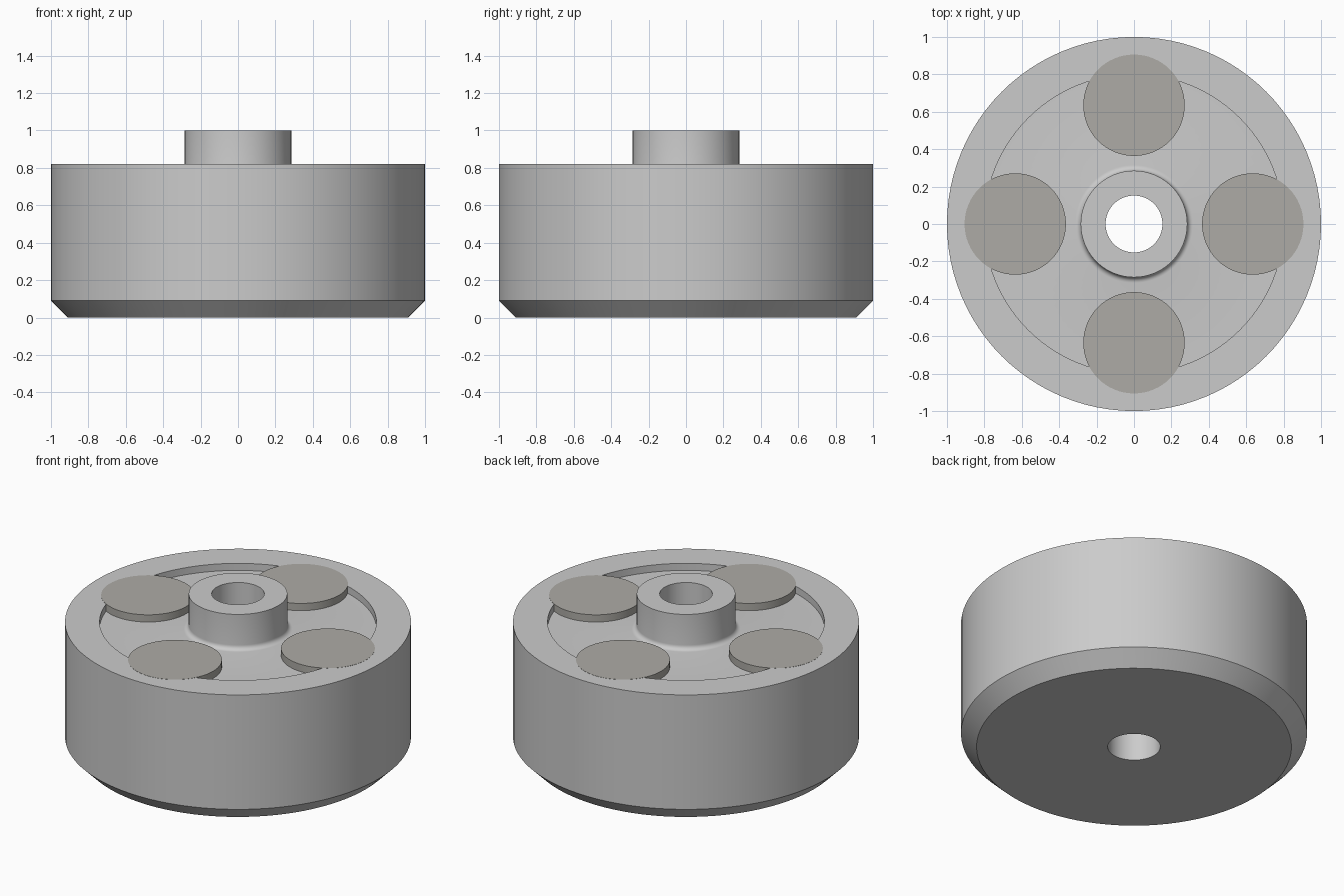
import bpy, bmesh
from math import cos, sin, pi, radians

if "Cube" in bpy.data.objects:
    bpy.data.objects.remove(bpy.data.objects["Cube"])

SEGMENTS = 96


def smooth(obj, angle=30):
    bpy.ops.object.select_all(action='DESELECT')
    obj.select_set(True)
    bpy.context.view_layer.objects.active = obj
    bpy.ops.object.shade_smooth_by_angle(angle=radians(angle))


def lathe(name, profile):
    """Revolve a closed (radius, z) profile around the z axis."""
    bm = bmesh.new()
    rings = [[bm.verts.new((r * cos(2 * pi * i / SEGMENTS), r * sin(2 * pi * i / SEGMENTS), z))
              for i in range(SEGMENTS)] for r, z in profile]
    for a, b in zip(rings, rings[1:] + rings[:1]):
        for i in range(SEGMENTS):
            j = (i + 1) % SEGMENTS
            bm.faces.new((a[i], a[j], b[j], b[i]))
    bmesh.ops.recalc_face_normals(bm, faces=bm.faces)
    mesh = bpy.data.meshes.new(name)
    bm.to_mesh(mesh)
    bm.free()
    obj = bpy.data.objects.new(name, mesh)
    bpy.context.collection.objects.link(obj)
    smooth(obj)
    return obj


# Wheel body: chamfered base, shallow top recess, filleted hub and through bore
BORE, HUB, RECESS = 0.152, 0.285, 0.80
RIM_Z, FLOOR_Z, FILLET = 0.82, 0.775, 0.03
fillet = [(HUB + FILLET - FILLET * sin(pi / 2 * t / 6),
           FLOOR_Z + FILLET - FILLET * cos(pi / 2 * t / 6)) for t in range(7)]
lathe("wheel_body", [(BORE, 0), (0.91, 0), (1, 0.09), (1, RIM_Z), (RECESS, RIM_Z),
                     (RECESS, FLOOR_Z)] + fillet + [(HUB, 1), (BORE, 1)])

# Four darker discs set into the recess, flush with the rim
dark = bpy.data.materials.new("dark_grey")
dark.diffuse_color = (0.42, 0.41, 0.38, 1)
dark.use_nodes = True
dark.node_tree.nodes["Principled BSDF"].inputs["Base Color"].default_value = dark.diffuse_color
DISC_TOP, DISC_BOTTOM = RIM_Z + 0.001, 0.7
for k, side in enumerate(("right", "back", "left", "front")):
    a = k * pi / 2
    bpy.ops.mesh.primitive_cylinder_add(
        vertices=64, radius=0.271, depth=DISC_TOP - DISC_BOTTOM,
        location=(0.635 * cos(a), 0.635 * sin(a), (DISC_TOP + DISC_BOTTOM) / 2))
    disc = bpy.context.object
    disc.name = "disc_" + side
    disc.data.materials.append(dark)
    smooth(disc)
